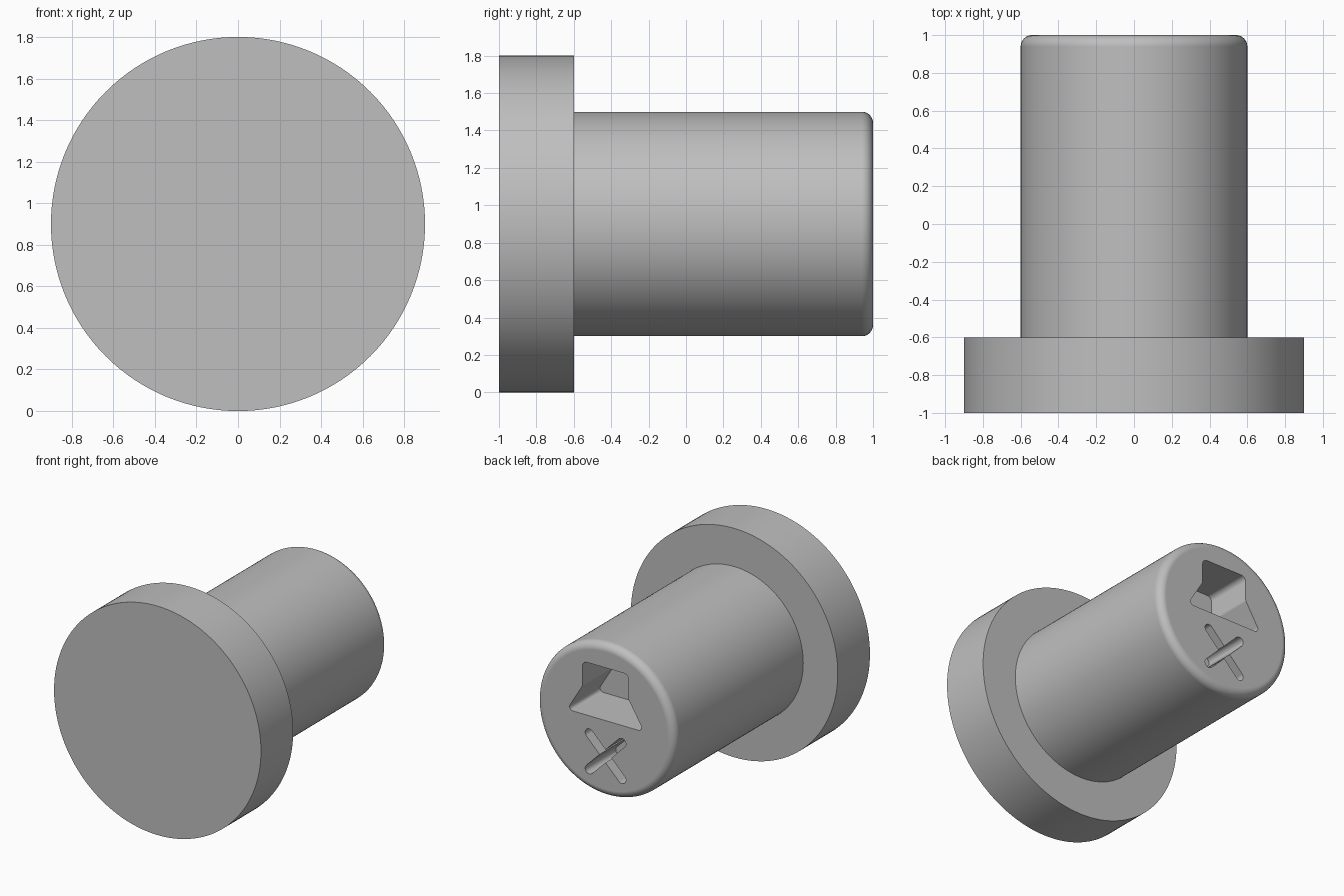
import bpy, bmesh, math
from mathutils import Vector, Matrix

if "Cube" in bpy.data.objects:
    bpy.data.objects.remove(bpy.data.objects["Cube"])

AXIS_Z = 0.9      # height of the pin axis
DEPTH = 0.38      # depth of the recesses in the end face

steel = bpy.data.materials.new("grey_metal")
steel.diffuse_color = (0.52, 0.52, 0.52, 1)
steel.use_nodes = True
steel.node_tree.nodes["Principled BSDF"].inputs["Base Color"].default_value = steel.diffuse_color


def to_object(bm, name):
    bmesh.ops.recalc_face_normals(bm, faces=bm.faces)
    me = bpy.data.meshes.new(name)
    bm.to_mesh(me)
    bm.free()
    me.materials.append(steel)
    ob = bpy.data.objects.new(name, me)
    bpy.context.collection.objects.link(ob)
    return ob


def lathe(name, profile, steps=128):
    """Revolve (radius, y) points around the pin axis and cap both ends."""
    bm = bmesh.new()
    verts = [bm.verts.new((r, y, AXIS_Z)) for r, y in profile]
    edges = [bm.edges.new(p) for p in zip(verts, verts[1:])]
    bmesh.ops.spin(bm, geom=verts + edges, cent=(0, 0, AXIS_Z), axis=(0, 1, 0),
                   angle=math.tau, steps=steps)
    bmesh.ops.remove_doubles(bm, verts=bm.verts, dist=1e-5)
    bmesh.ops.holes_fill(bm, edges=[e for e in bm.edges if e.is_boundary], sides=0)
    return to_object(bm, name)


def rounded(points, steps=6):
    """Round the corners of a closed outline of (x, z, radius) points."""
    out = []
    n = len(points)
    for i, (x, z, r) in enumerate(points):
        p = Vector((x, z))
        a = (Vector(points[i - 1][:2]) - p).normalized()
        b = (Vector(points[(i + 1) % n][:2]) - p).normalized()
        half = a.angle(b) / 2
        c = p + (a + b).normalized() * (r / math.sin(half))
        start = p + a * (r / math.tan(half)) - c
        end = p + b * (r / math.tan(half)) - c
        for k in range(steps + 1):
            t = k / steps
            sweep = math.pi - 2 * half
            w = (start * math.sin((1 - t) * sweep) + end * math.sin(t * sweep)) / math.sin(sweep)
            out.append(c + w)
    return out


def cut(body, outline):
    """Sink an (x, z) outline, measured from the axis, into the end face."""
    bm = bmesh.new()
    face = bm.faces.new([bm.verts.new((p[0], 1 - DEPTH, AXIS_Z + p[1])) for p in outline])
    ext = bmesh.ops.extrude_face_region(bm, geom=[face], use_keep_orig=True)
    moved = [v for v in ext["geom"] if isinstance(v, bmesh.types.BMVert)]
    bmesh.ops.translate(bm, verts=moved, vec=(0, DEPTH + 0.1, 0))
    cutter = to_object(bm, "recess_cutter")
    cutter.hide_render = True
    mod = body.modifiers.new("recess", 'BOOLEAN')
    mod.operation = 'DIFFERENCE'
    mod.solver = 'EXACT'
    mod.object = cutter
    bpy.ops.object.modifier_apply(modifier=mod.name)
    bpy.data.objects.remove(cutter, do_unlink=True)


# Pin: wide head, narrower shaft, rounded end
R = 0.06
fillet = [(0.6 - R + R * math.cos(a), 1 - R + R * math.sin(a))
          for a in (math.pi / 2 * k / 8 for k in range(9))]
pin = lathe("headed_pin", [(0.9, -1), (0.9, -0.6), (0.6, -0.6)] + fillet)
bpy.context.view_layer.objects.active = pin
pin.select_set(True)

# Flared recess in the upper half of the end face
half_shape = [(0.2, 0.415, 0.04), (0.2, 0.22, 0.03), (0.335, 0.0, 0.028)]
mirrored = [(-x, z, r) for x, z, r in reversed(half_shape)]
cut(pin, rounded(half_shape + mirrored))

# Two crossed round-ended slots below it
W, L = 0.036, 0.2
for angle in (45, -45):
    slot = [Vector((s * L + W * math.cos(t), W * math.sin(t)))
            for s, base in ((1, -90), (-1, 90))
            for t in (math.radians(base + 18 * k) for k in range(11))]
    turn = Matrix.Rotation(math.radians(angle), 2)
    cut(pin, [turn @ p + Vector((0.0, -0.28)) for p in slot])

# Smooth round walls, crisp edges
bpy.ops.object.shade_smooth_by_angle(angle=math.radians(30))
weighted = pin.modifiers.new("even_normals", 'WEIGHTED_NORMAL')
weighted.keep_sharp = True
